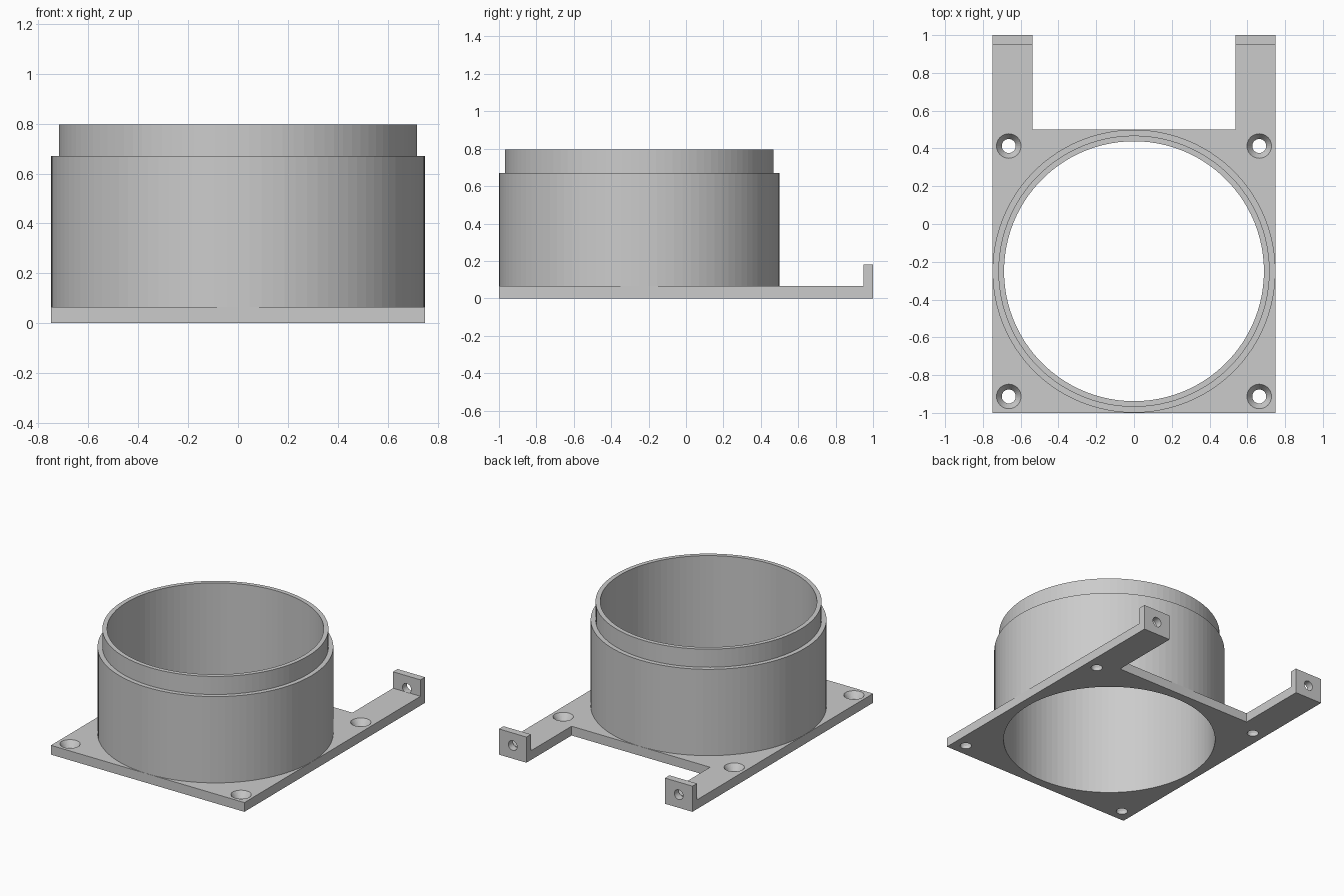
import bpy, bmesh, math
from mathutils import Matrix, Vector

cube = bpy.data.objects.get("Cube")
if cube:
    bpy.data.objects.remove(cube, do_unlink=True)

HALF, FRONT, REAR, END = 0.75, -1.0, 0.5, 1.0
PLATE_T, ARM_X, TAB_T, TAB_H = 0.065, 0.537, 0.05, 0.18
CENTRE_Y, BORE, SEGS = -0.25, 0.688, 100

grey = bpy.data.materials.new("light grey plastic")
grey.use_nodes = True
colour = (0.6, 0.6, 0.6, 1)
grey.diffuse_color = colour
grey.node_tree.nodes["Principled BSDF"].inputs["Base Color"].default_value = colour


def make_object(name, bm):
    bmesh.ops.recalc_face_normals(bm, faces=bm.faces)
    mesh = bpy.data.meshes.new(name)
    bm.to_mesh(mesh)
    bm.free()
    mesh.materials.append(grey)
    obj = bpy.data.objects.new(name, mesh)
    bpy.context.collection.objects.link(obj)
    return obj


def prism(name, outline, z0, z1):
    """Extrude a flat outline upwards."""
    bm = bmesh.new()
    face = bm.faces.new([bm.verts.new((x, y, z0)) for x, y in outline])
    new = bmesh.ops.extrude_face_region(bm, geom=[face])["geom"]
    verts = [v for v in new if isinstance(v, bmesh.types.BMVert)]
    bmesh.ops.translate(bm, verts=verts, vec=(0, 0, z1 - z0))
    return make_object(name, bm)


def lathe(name, profile, matrix, segs):
    """Spin a (radius, height) profile about its z axis, then place it."""
    bm = bmesh.new()
    verts = [bm.verts.new((r, 0, z)) for r, z in profile]
    edges = [bm.edges.new(pair) for pair in zip(verts, verts[1:])]
    bmesh.ops.spin(bm, geom=verts + edges, cent=(0, 0, 0), axis=(0, 0, 1),
                   angle=math.tau, steps=segs)
    bmesh.ops.remove_doubles(bm, verts=bm.verts, dist=1e-5)
    bmesh.ops.transform(bm, matrix=matrix, verts=bm.verts)
    return make_object(name, bm)


def combine(target, tool, operation):
    """Apply a boolean and discard the helper."""
    tool.hide_render = True
    mod = target.modifiers.new("cut", "BOOLEAN")
    mod.operation, mod.object, mod.solver = operation, tool, "EXACT"
    bpy.context.view_layer.objects.active = target
    bpy.ops.object.modifier_apply(modifier=mod.name)
    bpy.data.objects.remove(tool, do_unlink=True)


# Square mounting plate with two rear arms
right_half = [(HALF, FRONT), (HALF, END), (ARM_X, END), (ARM_X, REAR)]
outline = right_half + [(-x, y) for x, y in reversed(right_half)]
plate = prism("mounting_plate", outline, 0, PLATE_T)

# Upright end tabs
for s in (-1, 1):
    rect = [(s * ARM_X, END - TAB_T), (s * HALF, END - TAB_T),
            (s * HALF, END), (s * ARM_X, END)]
    combine(plate, prism("tab", rect, 0, TAB_H), "UNION")

# Main bore through the plate
bore = [(0, -0.1), (BORE, -0.1), (BORE, 0.1), (0, 0.1)]
combine(plate, lathe("bore_cutter", bore,
                     Matrix.Translation((0, CENTRE_Y, 0)), SEGS), "DIFFERENCE")

# Countersunk corner holes and horizontal tab holes
sink = [(0, -0.05), (0.037, -0.05), (0.037, 0.022),
        (0.065, PLATE_T), (0.065, 0.1), (0, 0.1)]
pin = [(0, -0.001), (0.034, -0.001), (0.034, 0.1), (0, 0.1)]
for s in (-1, 1):
    for t in (-1, 1):
        place = Matrix.Translation((s * 0.663, CENTRE_Y + t * 0.663, 0))
        combine(plate, lathe("screw_cutter", sink, place, 32), "DIFFERENCE")
    place = (Matrix.Translation(Vector((s * (ARM_X + HALF) / 2, END - TAB_T, 0.092)))
             @ Matrix.Rotation(-math.pi / 2, 4, "X"))
    combine(plate, lathe("tab_cutter", pin, place, 32), "DIFFERENCE")

# Stepped tube standing on the plate
tube = [(BORE, PLATE_T), (BORE, 0.797), (0.718, 0.797), (0.718, 0.67),
        (0.749, 0.67), (0.749, PLATE_T), (BORE, PLATE_T)]
lathe("stepped_tube", tube, Matrix.Translation((0, CENTRE_Y, 0)), SEGS)
